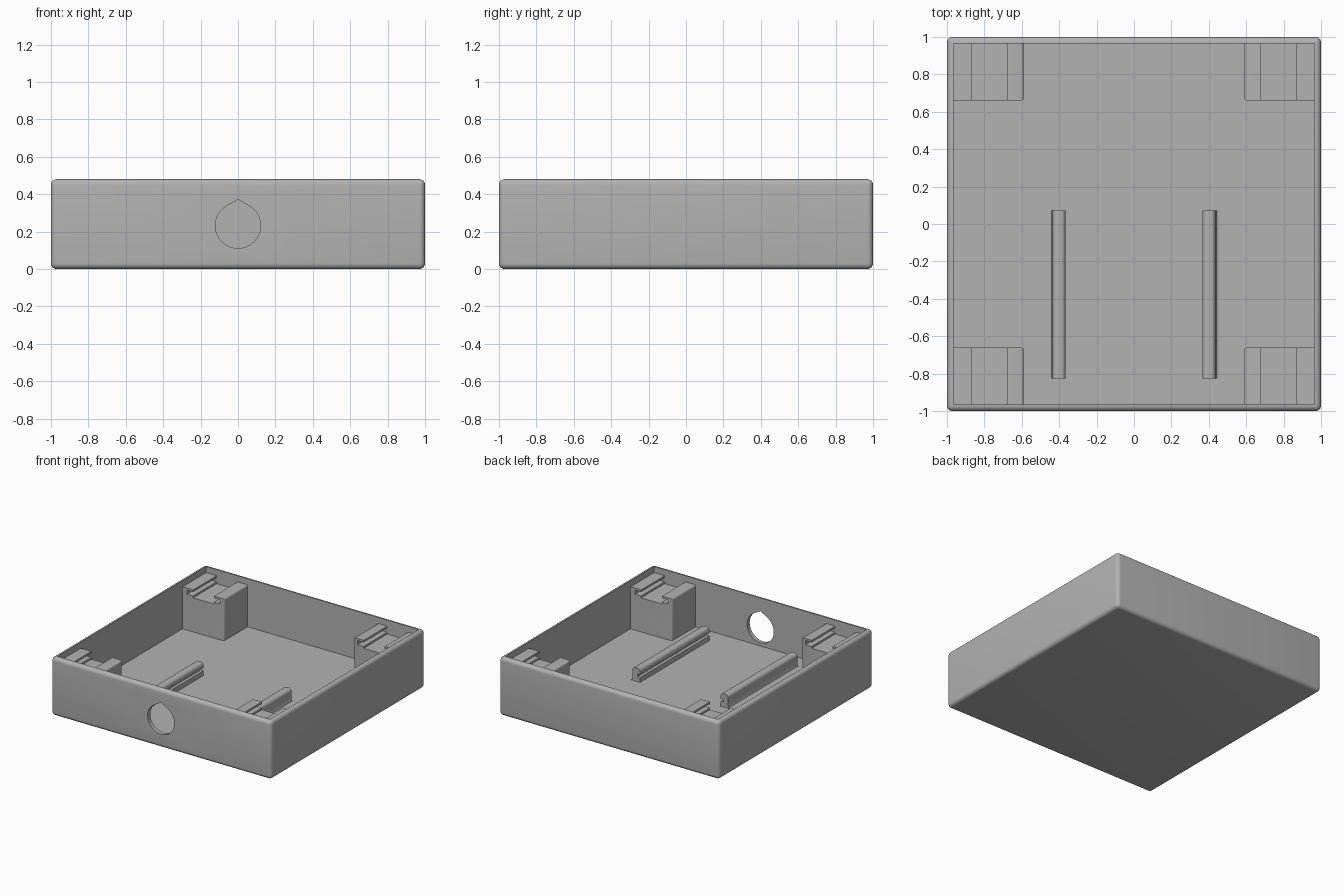
import bpy, bmesh, math

old = bpy.data.objects.get("Cube")
if old:
    bpy.data.objects.remove(old, do_unlink=True)

HEIGHT, FLOOR, INNER = 0.48, 0.085, 0.966
POST_IN, POST_END, POST_TOP = 0.59, 0.66, 0.43

grey = bpy.data.materials.new("plain grey")
grey.use_nodes = True
colour = (0.45, 0.45, 0.45, 1)
grey.diffuse_color = colour
grey.node_tree.nodes["Principled BSDF"].inputs["Base Color"].default_value = colour


def make_object(name, bm):
    bmesh.ops.recalc_face_normals(bm, faces=bm.faces)
    mesh = bpy.data.meshes.new(name)
    bm.to_mesh(mesh)
    bm.free()
    mesh.materials.append(grey)
    obj = bpy.data.objects.new(name, mesh)
    bpy.context.collection.objects.link(obj)
    return obj


def box(low, high):
    bm = bmesh.new()
    bmesh.ops.create_cube(bm, size=1)
    for v in bm.verts:
        v.co = [(a + b) / 2 + c * (b - a) for a, b, c in zip(low, high, v.co)]
    return bm


def extrude_y(points, y0, y1):
    """Extrude an x-z outline along y."""
    bm = bmesh.new()
    face = bm.faces.new([bm.verts.new((x, y0, z)) for x, z in points])
    made = bmesh.ops.extrude_face_region(bm, geom=[face])["geom"]
    moved = [v for v in made if isinstance(v, bmesh.types.BMVert)]
    bmesh.ops.translate(bm, verts=moved, vec=(0, y1 - y0, 0))
    return bm


def mirror(bm, sx, sy):
    for v in bm.verts:
        v.co.x *= sx
        v.co.y *= sy


def smooth(obj):
    bpy.ops.object.select_all(action='DESELECT')
    obj.select_set(True)
    bpy.context.view_layer.objects.active = obj
    bpy.ops.object.shade_smooth_by_angle(angle=math.radians(35))


def cut(obj, cutter):
    mod = obj.modifiers.new("cut", 'BOOLEAN')
    mod.operation, mod.solver, mod.object = 'DIFFERENCE', 'EXACT', cutter
    bpy.context.view_layer.objects.active = obj
    bpy.ops.object.modifier_apply(modifier=mod.name)
    bpy.data.objects.remove(cutter, do_unlink=True)


# Open tray with rounded outer edges
bm = box((-1, -1, 0), (1, 1, HEIGHT))
bmesh.ops.bevel(bm, geom=bm.edges[:], offset=0.03, segments=6, profile=0.5, affect='EDGES')
tray = make_object("tray", bm)
cut(tray, make_object("cavity", box((-INNER, -INNER, FLOOR), (INNER, INNER, 1))))

# Teardrop cable hole in the front wall
radius, centre, peak = 0.121, 0.232, math.radians(30)
start, sweep, steps = math.pi / 2 + peak, 2 * (math.pi - peak), 48
drop = [(radius * math.cos(start + sweep * i / steps),
         centre + radius * math.sin(start + sweep * i / steps)) for i in range(steps + 1)]
drop.append((0, centre + radius / math.cos(peak)))
cut(tray, make_object("hole", extrude_y(drop, -1.2, -0.9)))
smooth(tray)

# Corner posts with an undercut slot across the top
SLOT_A, SLOT_B, UNDER = 0.68, 0.87, 0.055
SLOT_Z, GROOVE_LOW, GROOVE_HIGH = 0.365, 0.38, 0.413
post_outline = [
    (POST_IN, FLOOR - 0.02), (POST_IN, POST_TOP),
    (SLOT_A, POST_TOP), (SLOT_A, GROOVE_HIGH),
    (SLOT_A - UNDER, GROOVE_HIGH), (SLOT_A - UNDER, GROOVE_LOW),
    (SLOT_A, GROOVE_LOW), (SLOT_A, SLOT_Z),
    (SLOT_B, SLOT_Z), (SLOT_B, GROOVE_LOW),
    (SLOT_B + UNDER, GROOVE_LOW), (SLOT_B + UNDER, GROOVE_HIGH),
    (SLOT_B, GROOVE_HIGH), (SLOT_B, POST_TOP),
    (INNER + 0.005, POST_TOP), (INNER + 0.005, FLOOR - 0.02)]

for side, sx in (("left", 1), ("right", -1)):
    for end, sy in (("front", -1), ("back", 1)):
        bm = extrude_y(post_outline, POST_END, INNER + 0.005)
        # round the inward top edge and inward upright corner
        edges = []
        for e in bm.edges:
            a, b = (v.co for v in e.verts)
            inward = abs(a.x - POST_IN) + abs(b.x - POST_IN) < 0.001
            if inward and max(a.z, b.z) > FLOOR and min(a.y, b.y) < POST_END + 0.01:
                edges.append(e)
        bmesh.ops.bevel(bm, geom=edges, offset=0.015, segments=4, profile=0.5, affect='EDGES')
        mirror(bm, sx, sy)
        smooth(make_object(f"{end}_{side}_post", bm))

# Board rails: groove on the inner side, rounded top, flared outer foot
IN, OUT, TOP, ROUND = 0.366, 0.435, 0.195, 0.025
rail_outline = [(IN, FLOOR - 0.01), (IN, 0.125), (IN + 0.025, 0.125),
                (IN + 0.025, 0.147), (IN, 0.147)]
for corner, first in ((IN + ROUND, math.pi), (OUT - ROUND, math.pi / 2)):
    for i in range(6):
        a = first - i * math.pi / 10
        rail_outline.append((corner + ROUND * math.cos(a), TOP - ROUND + ROUND * math.sin(a)))
rail_outline += [(OUT, FLOOR + 0.018), (OUT + 0.005, FLOOR + 0.006),
                 (OUT + 0.017, FLOOR), (OUT + 0.017, FLOOR - 0.01)]
for side, sx in (("left", 1), ("right", -1)):
    bm = extrude_y(rail_outline, -0.825, 0.073)
    mirror(bm, sx, 1)
    smooth(make_object(f"{side}_rail", bm))
